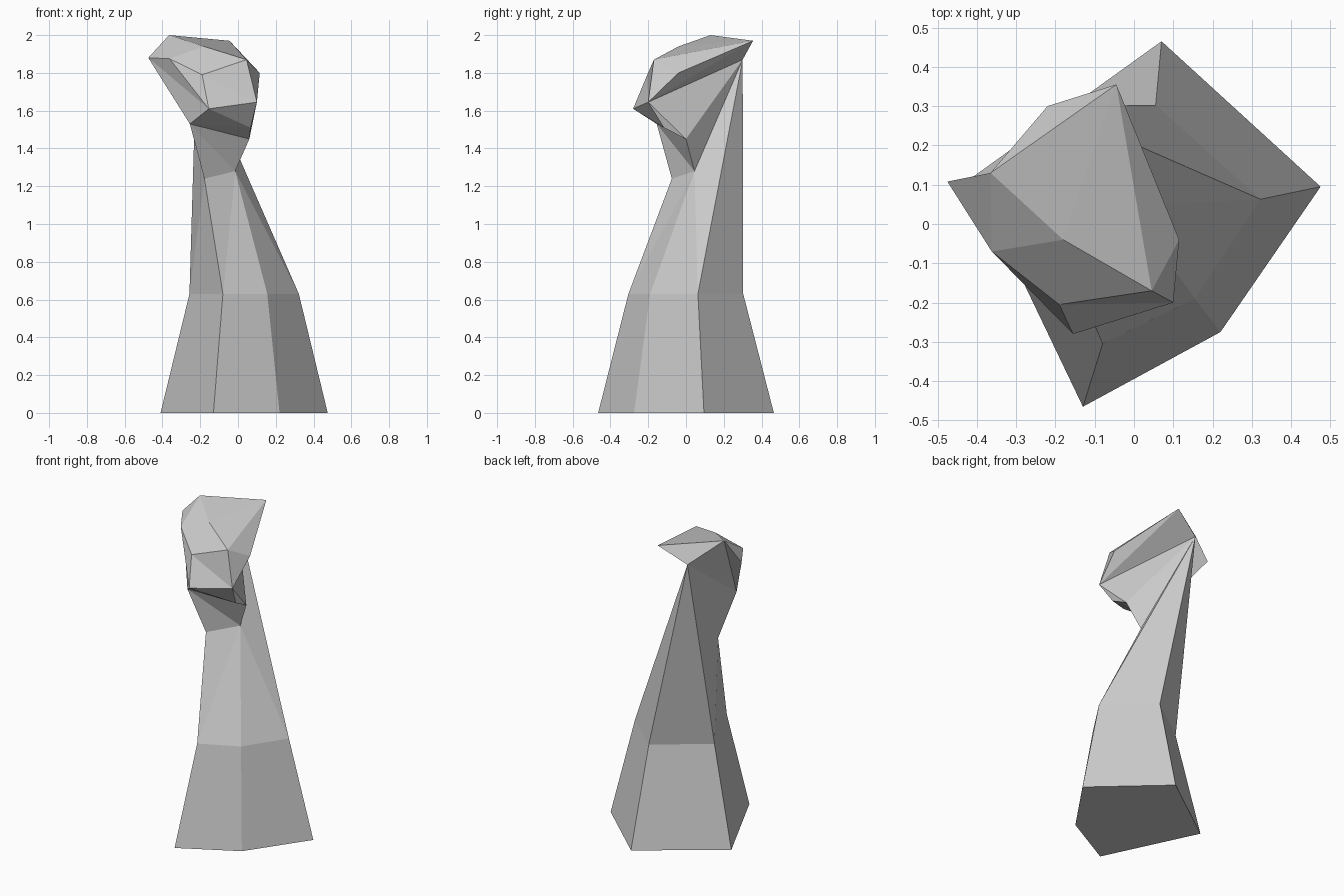
import bpy
import bmesh

if "Cube" in bpy.data.objects:
    bpy.data.objects.remove(bpy.data.objects["Cube"])

# Corner points of the faceted figure, named by letter
foot = [(.07, .465), (.475, .095), (.22, -.275), (-.13, -.465), (-.41, .12)]
waist = [(.055, .303), (.322, .063), (.155, -.19), (-.08, -.305), (-.257, .075)]
points = {
    # neck
    "P": (-.22, .30, 1.87), "H": (-.178, -.075, 1.24), "I": (-.015, .045, 1.28),
    # chin and jaw
    "F": (-.255, -.155, 1.53), "G": (.06, 0, 1.45), "J": (.066, -.117, 1.51),
    "S": (-.155, -.28, 1.61), "N": (.10, -.20, 1.645),
    # face and crown
    "L": (-.475, .108, 1.88), "W": (-.362, -.07, 1.875), "T": (-.365, .13, 2.0),
    "K": (-.045, .355, 1.97), "X": (-.18, -.04, 1.94), "Q": (.045, -.17, 1.87),
    "Y": (-.19, -.205, 1.79), "M": (.115, -.04, 1.80),
}
for letter, low, mid in zip("abcde", foot, waist):
    points[letter] = (*low, 0)
    points[letter + "2"] = (*mid, .63)


def build(name, faces):
    bm = bmesh.new()
    verts = {}
    for face in faces:
        for k in face:
            if k not in verts:
                verts[k] = bm.verts.new(points[k])
        bm.faces.new([verts[k] for k in face])
    bmesh.ops.recalc_face_normals(bm, faces=bm.faces)
    mesh = bpy.data.meshes.new(name)
    bm.to_mesh(mesh)
    bm.free()
    obj = bpy.data.objects.new(name, mesh)
    bpy.context.collection.objects.link(obj)
    return obj


# Whole figure: flared five-sided skirt
faces = [list("abcde")]
for p, q in zip("abcde", "bcdea"):
    faces.append([p, q, q + "2", p + "2"])

# Torso tapering to the neck and the back of the head
faces += [["a2", "b2", "P"], ["e2", "a2", "P"], ["b2", "I", "P"], ["b2", "c2", "I"],
          ["c2", "d2", "I"], ["d2", "H", "I"], ["d2", "e2", "H"], ["e2", "P", "H"]]

# Head: throat, jaw, face, crown and sides
faces += [list(f) for f in (
    "HIF IGF GIP PFH "
    "FGJ FJS SJN NJG NGP "
    "LSF LWS WYS YNS YQN "
    "LTW WTX WXY XQY TKX KQX "
    "QKM QMN MKN NKP TPK TFP TLF").split()]

build("standing_figure", faces)
